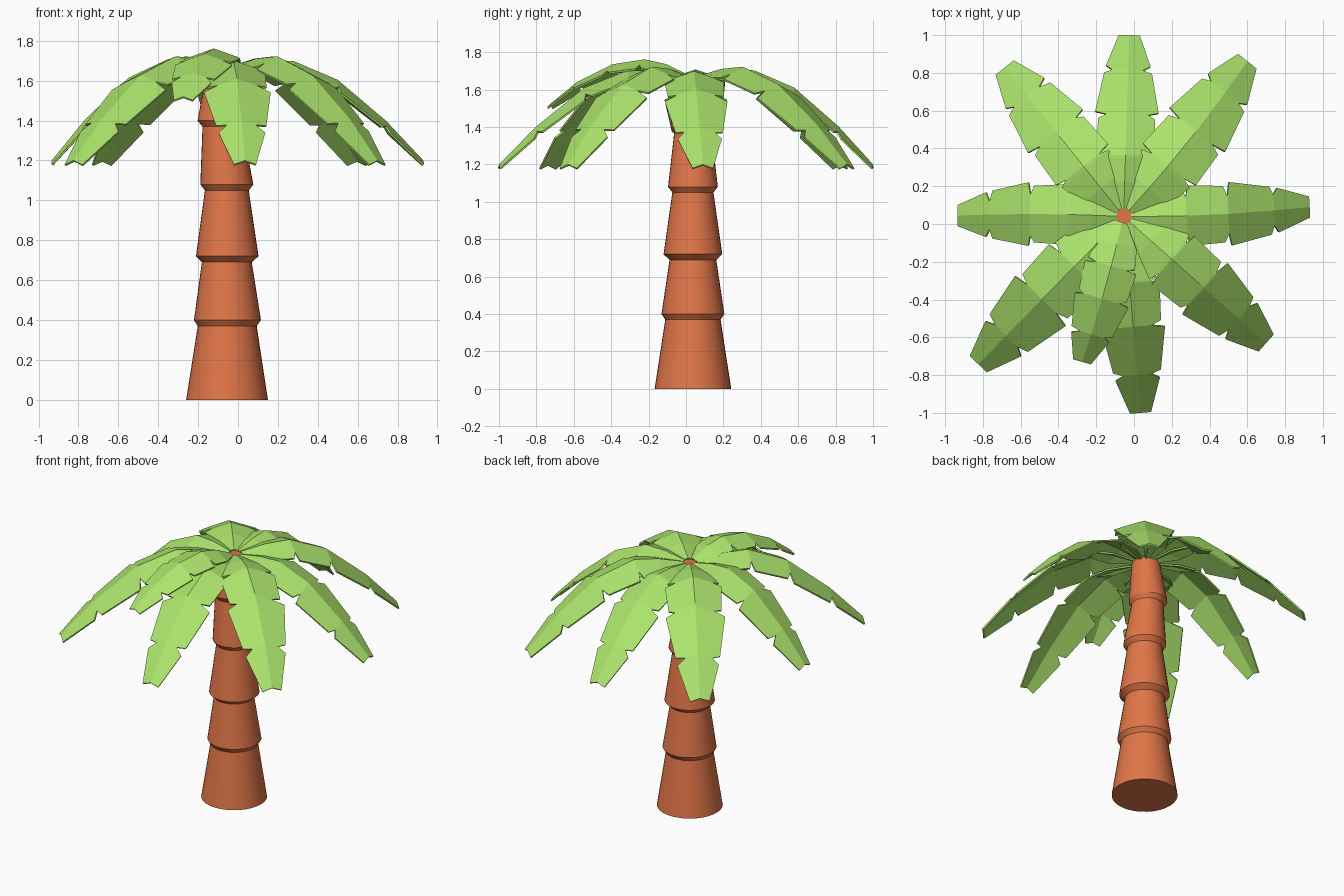
import bpy, bmesh, math, random
from mathutils import Vector

if "Cube" in bpy.data.objects:
    bpy.data.objects.remove(bpy.data.objects["Cube"])

random.seed(4)


def material(name, rgb):
    m = bpy.data.materials.new(name)
    m.diffuse_color = (*rgb, 1)
    m.use_nodes = True
    m.node_tree.nodes["Principled BSDF"].inputs["Base Color"].default_value = m.diffuse_color
    return m


bark = material("bark", (0.75, 0.18, 0.065))
green = material("leaf_green", (0.41, 0.77, 0.15))


def add_object(name, bm, mat):
    bmesh.ops.recalc_face_normals(bm, faces=bm.faces)
    me = bpy.data.meshes.new(name)
    bm.to_mesh(me)
    bm.free()
    me.materials.append(mat)
    ob = bpy.data.objects.new(name, me)
    bpy.context.collection.objects.link(ob)
    return ob


# Trunk: stacked tapering segments, each with a flared lower lip (x centre, z, radius)
CY = 0.037
rings = [(-0.055, 0.0, 0.205), (-0.054, 0.37, 0.148),
         (-0.053, 0.40, 0.168), (-0.056, 0.69, 0.125),
         (-0.054, 0.72, 0.157), (-0.056, 1.05, 0.11),
         (-0.056, 1.08, 0.133), (-0.078, 1.37, 0.10),
         (-0.083, 1.40, 0.12), (-0.065, 1.665, 0.088)]
SIDES = 32
bm = bmesh.new()
loops = []
for cx, z, r in rings:
    loops.append([bm.verts.new((cx + r * math.cos(i * math.tau / SIDES),
                                CY + r * math.sin(i * math.tau / SIDES), z))
                  for i in range(SIDES)])
for a, b in zip(loops, loops[1:]):
    for i in range(SIDES):
        j = (i + 1) % SIDES
        bm.faces.new((a[i], a[j], b[j], b[i]))
bm.faces.new(loops[0])
bm.faces.new(loops[-1])
trunk = add_object("trunk", bm, bark)
bpy.context.view_layer.objects.active = trunk
trunk.select_set(True)
bpy.ops.object.shade_smooth_by_angle(angle=math.radians(25))

# Leaf outline (position along leaf, half width), with torn notches
OUTLINE = [(0.04, 0.03), (0.19, 0.125), (0.32, 0.145), (0.338, 0.108),
           (0.35, 0.16), (0.54, 0.15), (0.562, 0.108), (0.575, 0.168),
           (0.79, 0.127), (0.808, 0.078), (0.83, 0.118), (1.0, 0.056)]
NOTCHES = (3, 6, 9)
# Drooping midrib heights
ARCH = [(0, 1.665), (0.18, 1.695), (0.335, 1.70), (0.562, 1.605), (0.808, 1.40), (1, 1.20)]
ARCH_SMALL = [(0, 1.665), (0.18, 1.735), (0.335, 1.762), (0.562, 1.735), (0.808, 1.64), (1, 1.52)]


def height(arch, t):
    for (t0, z0), (t1, z1) in zip(arch, arch[1:]):
        if t <= t1:
            return z0 + (z1 - z0) * (t - t0) / (t1 - t0)
    return arch[-1][1]


def leaf(name, tip, lift=0.0, bend=0.0, width=1.0, arch=ARCH):
    base = Vector((-0.055, 0.04))
    axis = Vector(tip) - base
    side = Vector((-axis.y, axis.x)).normalized()
    bm = bmesh.new()
    rows = []
    for i, (t, w) in enumerate(OUTLINE):
        row = []
        for s in (1, 0, -1):
            half = w * width
            if i in NOTCHES:
                half *= random.uniform(0.85, 1.1)
            p = base + axis * t + side * (s * half + bend * math.sin(math.pi * t))
            z = height(arch, t) + lift * min(1, 4 * t * (1 - t)) - 0.34 * abs(s) * half
            row.append(bm.verts.new((p.x, p.y, z)))
        rows.append(row)
    for a, b in zip(rows, rows[1:]):
        for k in (0, 1):
            bm.faces.new((a[k], a[k + 1], b[k + 1], b[k]))
    ob = add_object(name, bm, green)
    mod = ob.modifiers.new("thickness", 'SOLIDIFY')
    mod.thickness = 0.01
    mod.offset = -1 if ob.data.polygons[0].normal.z > 0 else 1


# Crown of leaves, by tip position
leaf("leaf_right", (0.93, 0.09), bend=-0.015)
leaf("leaf_back_right", (0.60, 0.862), lift=0.025, bend=-0.02, width=1.12)
leaf("leaf_back", (-0.025, 1.0), lift=0.005)
leaf("leaf_back_left", (-0.685, 0.828), lift=0.025, width=1.1)
leaf("leaf_left", (-0.935, 0.045), lift=0.01, bend=-0.01)
leaf("leaf_front_left", (-0.825, -0.742), lift=0.025, width=1.12)
leaf("leaf_front", (0.035, -1.0), lift=0.005)
leaf("leaf_front_right", (0.70, -0.63), lift=0.025, width=1.08)
leaf("leaf_small_upper", (-0.275, -0.73), bend=0.01, width=0.88, arch=ARCH_SMALL)
